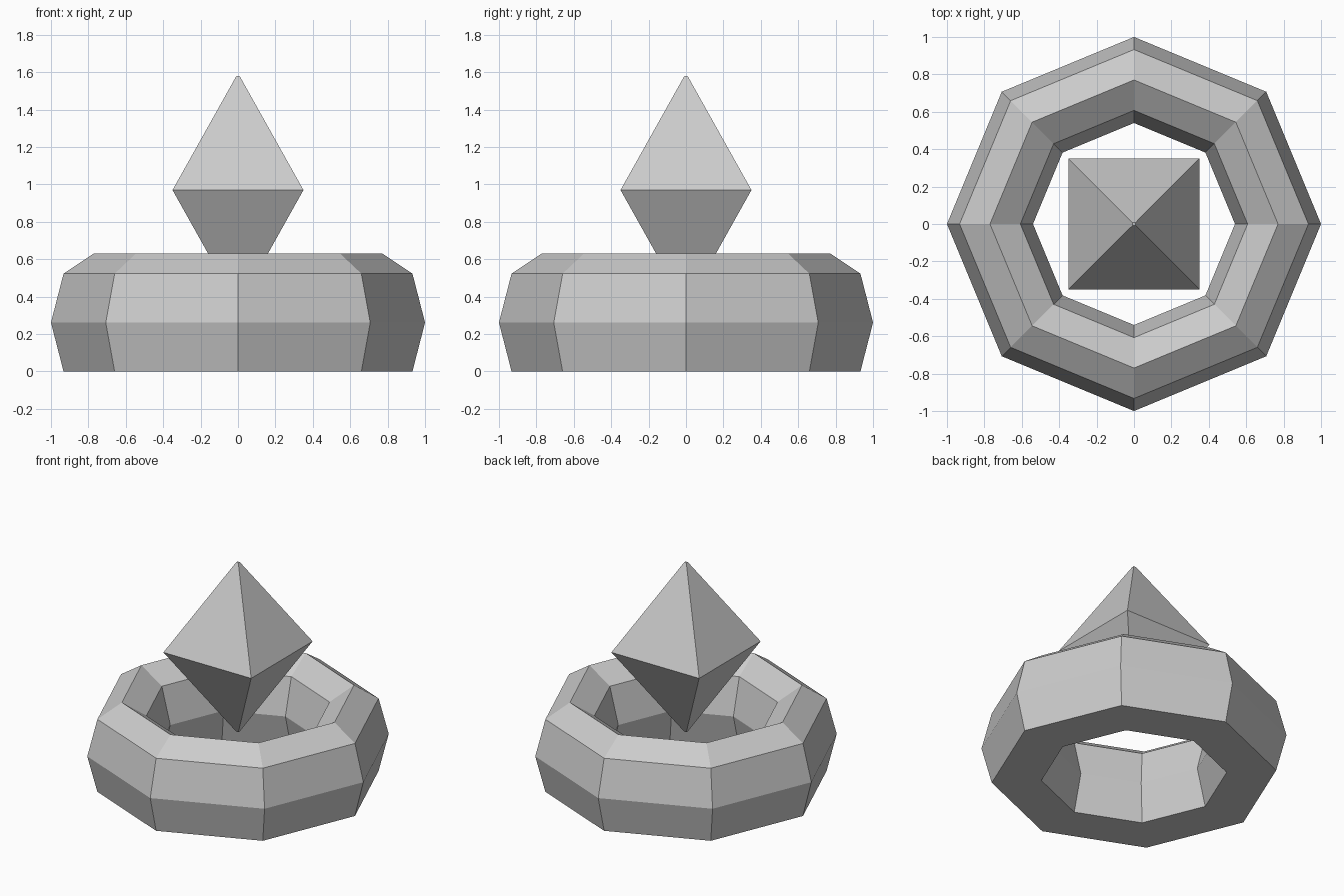
import bpy, bmesh
from math import cos, sin, pi, radians

if "Cube" in bpy.data.objects:
    bpy.data.objects.remove(bpy.data.objects["Cube"])


def make_object(name, bm):
    bmesh.ops.recalc_face_normals(bm, faces=bm.faces[:])
    mesh = bpy.data.meshes.new(name)
    bm.to_mesh(mesh)
    bm.free()
    obj = bpy.data.objects.new(name, mesh)
    bpy.context.collection.objects.link(obj)
    return obj


def lathe(name, profile, sides, start=0.0, closed=False):
    """Revolve (radius, z) points; closed joins the profile, otherwise the ends are capped."""
    bm = bmesh.new()
    rings = []
    for r, z in profile:
        angles = [start + 2 * pi * i / sides for i in range(sides)]
        rings.append([bm.verts.new((r * cos(a), r * sin(a), z)) for a in angles])
    pairs = list(zip(rings, rings[1:]))
    if closed:
        pairs.append((rings[-1], rings[0]))
    else:
        bm.faces.new(rings[0])
        bm.faces.new(rings[-1])
    for a, b in pairs:
        for i in range(sides):
            j = (i + 1) % sides
            bm.faces.new((a[i], a[j], b[j], b[i]))
    return make_object(name, bm)


# Eight-sided ring base with a flattened underside
major, minor, height = 0.77, 0.23, 0.37
ring_profile = []
for k in range(-1, 6):
    a = k * pi / 4
    ring_profile.append((major + minor * cos(a), height * (sin(a) + sin(pi / 4))))
lathe("ring_base", ring_profile, 8, closed=True)

# Four-sided crystal floating over the hole, with tiny blunt tips
tip, belt = 0.012, 0.35 * 2 ** 0.5
lathe("floating_crystal", [(tip, 0.36), (belt, 0.97), (tip, 1.58)], 4, start=radians(45))
